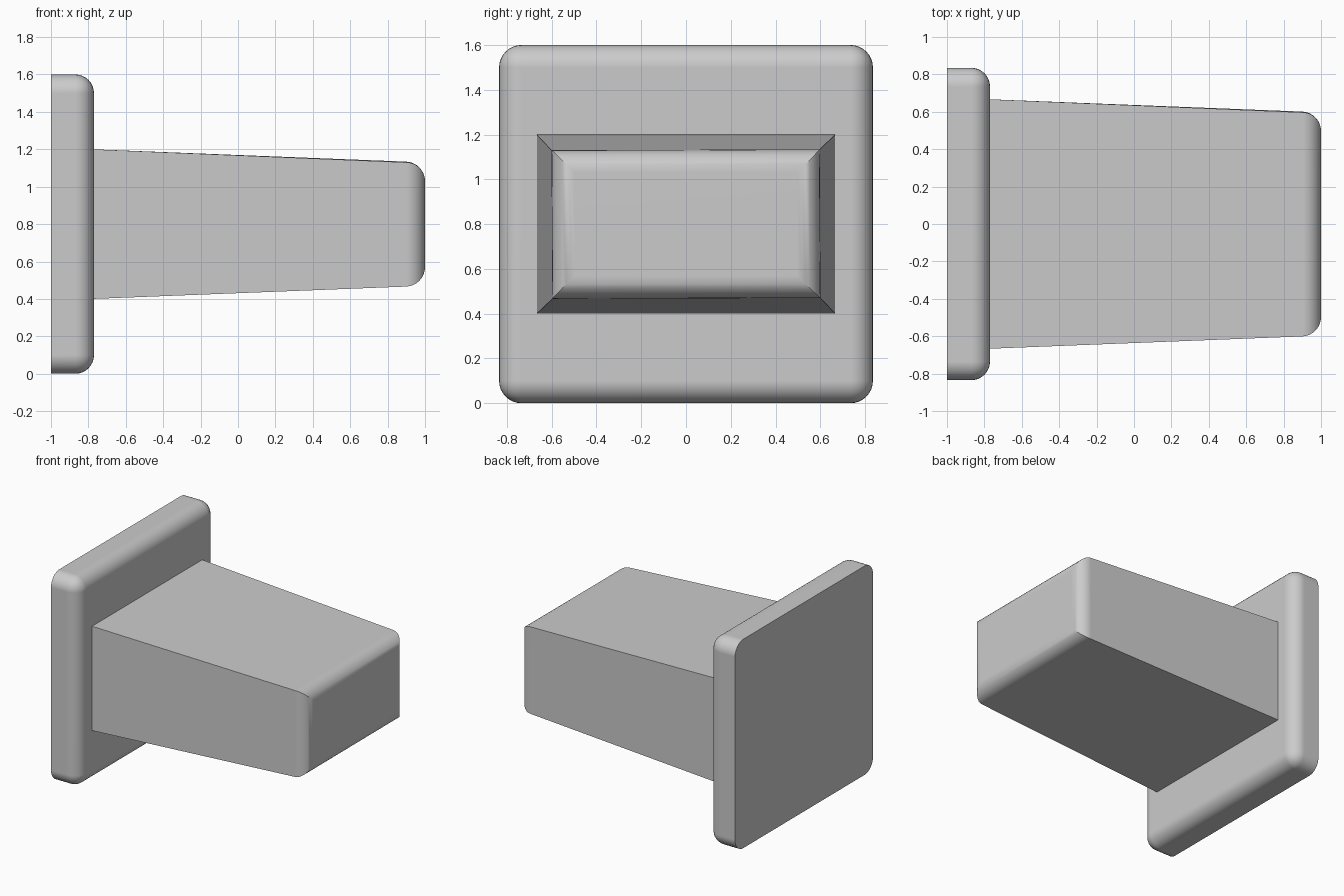
import bpy, bmesh, math

if "Cube" in bpy.data.objects:
    bpy.data.objects.remove(bpy.data.objects["Cube"], do_unlink=True)

MID_Z = 0.8      # height of the shared axis
RADIUS = 0.1     # rounding of the soft edges

grey = bpy.data.materials.new("plain_grey")
grey.use_nodes = True
grey.diffuse_color = (0.6, 0.6, 0.6, 1)
grey.node_tree.nodes["Principled BSDF"].inputs["Base Color"].default_value = (0.6, 0.6, 0.6, 1)


def tapered_block(name, x0, half0, x1, half1, is_rounded):
    """Box along x from half-size half0 to half1, rounding the chosen edges."""
    bm = bmesh.new()
    bmesh.ops.create_cube(bm, size=2)
    for v in bm.verts:
        x, (hy, hz) = (x0, half0) if v.co.x < 0 else (x1, half1)
        v.co = (x, v.co.y * hy, MID_Z + v.co.z * hz)
    edges = [e for e in bm.edges if is_rounded([v.co.x for v in e.verts])]
    bmesh.ops.bevel(bm, geom=edges, offset=RADIUS, segments=8, profile=0.5,
                    affect='EDGES', clamp_overlap=True)
    bmesh.ops.recalc_face_normals(bm, faces=bm.faces)
    mesh = bpy.data.meshes.new(name)
    bm.to_mesh(mesh)
    bm.free()
    mesh.materials.append(grey)
    obj = bpy.data.objects.new(name, mesh)
    bpy.context.collection.objects.link(obj)
    bpy.ops.object.select_all(action='DESELECT')
    obj.select_set(True)
    bpy.context.view_layer.objects.active = obj
    bpy.ops.object.shade_smooth_by_angle(angle=math.radians(30))
    # keep the large faces flat beside the rounded edges
    weighted = obj.modifiers.new("flat_faces", 'WEIGHTED_NORMAL')
    weighted.keep_sharp = True
    return obj


# Square plate: every edge rounded except those around the back face
tapered_block("base_plate", -1, (0.835, 0.8), -0.77, (0.835, 0.8),
              lambda xs: max(xs) > -0.9)

# Tapered peg: only the edges around its end face are rounded
tapered_block("tapered_peg", -0.78, (0.667, 0.4), 1, (0.597, 0.33),
              lambda xs: min(xs) > 0.9)
